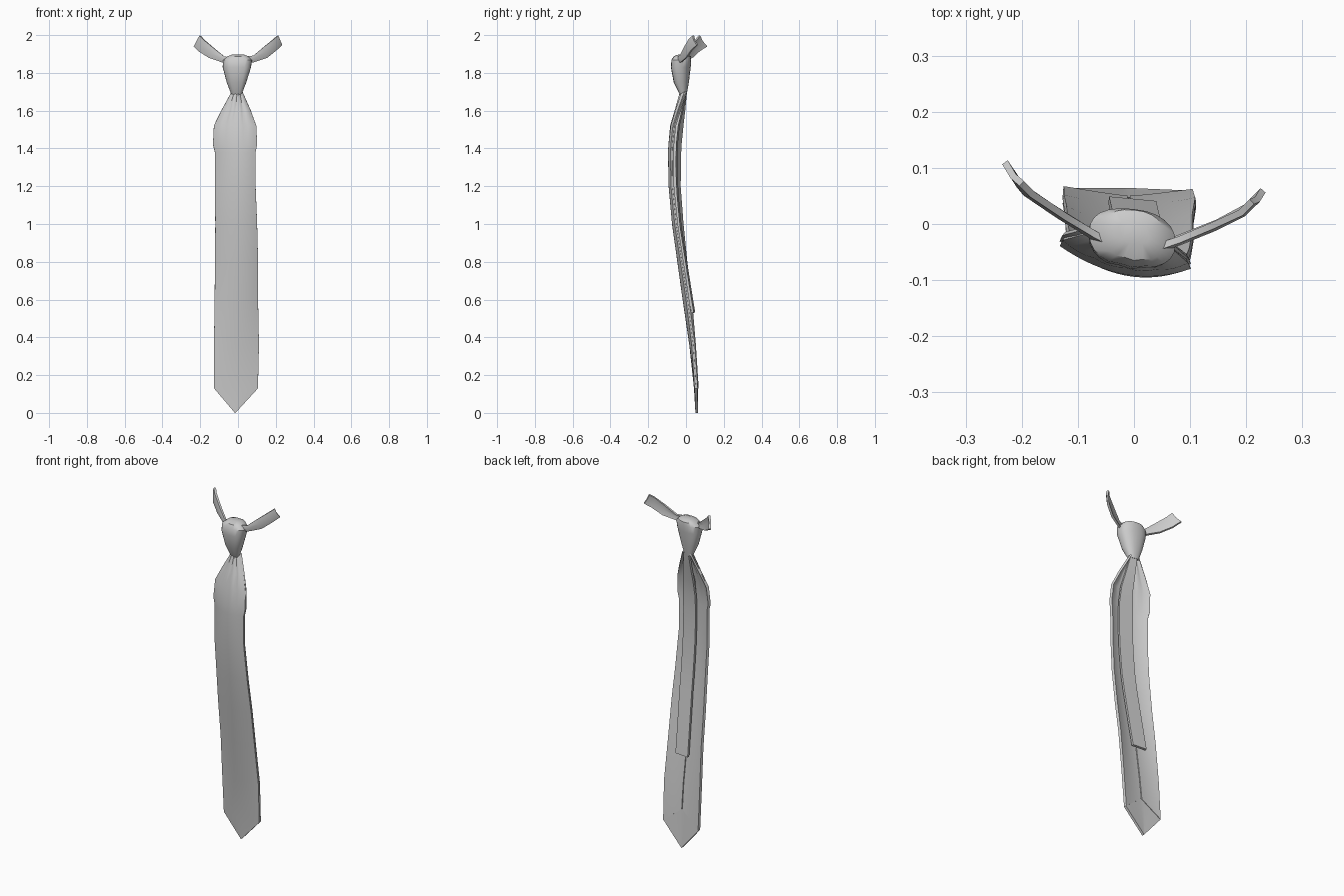
import bpy, bmesh, math

if "Cube" in bpy.data.objects:
    bpy.data.objects.remove(bpy.data.objects["Cube"], do_unlink=True)

cloth = bpy.data.materials.new("grey_cloth")
cloth.use_nodes = True
COLOUR = (0.6, 0.6, 0.6, 1)
cloth.diffuse_color = COLOUR
cloth.node_tree.nodes["Principled BSDF"].inputs["Base Color"].default_value = COLOUR


def finish(name, bm, thickness=0, angle=35):
    """Turn a bmesh into a smooth shaded cloth part."""
    bmesh.ops.recalc_face_normals(bm, faces=bm.faces)
    mesh = bpy.data.meshes.new(name)
    bm.to_mesh(mesh)
    bm.free()
    mesh.materials.append(cloth)
    ob = bpy.data.objects.new(name, mesh)
    bpy.context.collection.objects.link(ob)
    bpy.ops.object.select_all(action="DESELECT")
    ob.select_set(True)
    bpy.context.view_layer.objects.active = ob
    if thickness:
        mod = ob.modifiers.new("thickness", "SOLIDIFY")
        mod.thickness = thickness
        mod.offset = 0
        bpy.ops.object.modifier_apply(modifier=mod.name)
    bpy.ops.object.shade_smooth_by_angle(angle=math.radians(angle))
    return ob


def loft(name, rows, thickness=0, closed=False):
    """Join rows of points; closed rows become a capped tube."""
    bm = bmesh.new()
    rings = [[bm.verts.new(p) for p in row] for row in rows]
    n = len(rings[0])
    for a, b in zip(rings, rings[1:]):
        for i in range(n if closed else n - 1):
            j = (i + 1) % n
            bm.faces.new((a[i], a[j], b[j], b[i]))
    if closed:
        bm.faces.new(rings[0])
        bm.faces.new(rings[-1])
    return finish(name, bm, thickness)


# Blade profile: height, right edge x, left edge x, right edge y, left edge y, bulge
BLADE = [
    (0.00, -.016, -.014, .050, .050, 0),
    (0.13, -.126, .105, .050, .045, .005),
    (0.36, -.126, .110, .035, .030, .015),
    (0.60, -.122, .105, .015, .000, .025),
    (0.80, -.120, .105, -.010, -.030, .025),
    (1.00, -.118, .100, -.030, -.060, .027),
    (1.20, -.120, .092, -.045, -.080, .027),
    (1.38, -.120, .092, -.042, -.082, .030),
    (1.42, -.130, .100, -.040, -.080, .030),
    (1.52, -.125, .095, -.030, -.070, .028),
    (1.60, -.085, .065, -.020, -.045, .020),
    (1.70, -.030, .020, -.010, -.010, .015),
]
HEIGHTS = [row[0] for row in BLADE]


def profile(z):
    for a, b in zip(BLADE, BLADE[1:]):
        if z <= b[0]:
            t = (z - a[0]) / (b[0] - a[0])
            return [p + (q - p) * t for p, q in zip(a, b)][1:]
    return BLADE[-1][1:]


def blade_point(u, z, back=0.0):
    """Point across (u) and up (z) the blade, pushed back from its front."""
    x0, x1, y0, y1, bulge = profile(z)
    curve = bulge * (1 - (2 * u - 1) ** 2)
    gather = min(max((z - 1.45) / .2, 0), 1)
    pleat = .008 * gather * abs(math.sin(u * math.pi * 4))
    return (x0 + (x1 - x0) * u, y0 + (y1 - y0) * u - curve - pleat + back, z)


def mitre(u):
    return .13 + .09 * (1 - abs(2 * u - 1))


def span(a, b, n):
    return [a + (b - a) * i / n for i in range(n + 1)]


# Front of the wide blade
loft("blade_front", [[blade_point(u, z, .004) for u in span(0, 1, 16)]
                     for z in HEIGHTS], .008)

# Folded flaps meeting at the rear seam, mitred at the lower end
for name, a, b in (("right_back_flap", 0, .49), ("left_back_flap", .51, 1)):
    loft(name, [[blade_point(u, max(z, mitre(u)), .013) for u in span(a, b, 8)]
                for z in HEIGHTS[1:]], .009)

# Folded tip behind the point
loft("tip_lining", [[blade_point(u, z if z == 0 else mitre(u), .011)
                     for u in span(0, 1, 16)] for z in (0, 1)], .007)

# Narrow tail hanging behind the blade
tail_rows = []
for z in span(.53, 1.7, 13):
    low = max(0, (1 - z) / .47)
    half = .042 if z < 1.45 else .042 - .024 * (z - 1.45) / .25
    mid = .015 * min(1, (z - .53) / .4) * min(1, (1.72 - z) / .2)
    y = blade_point(.5, z)[1] + .036 + .01 * low - .016 * max(0, (z - 1.5) / .2)
    tail_rows.append([(mid - .003 + half * s, y - .004 * s, z)
                      for s in (-1, -.5, 0, .5, 1)])
loft("narrow_tail", tail_rows, .013)

# Knot: height, centre x, half width, centre y, half depth
KNOT = [
    (1.685, -.008, .027, -.015, .018),
    (1.75, -.008, .052, -.025, .040),
    (1.83, -.006, .075, -.028, .052),
    (1.868, -.003, .077, -.025, .052),
    (1.888, .000, .056, -.020, .045),
    (1.898, .000, .028, -.015, .022),
]
knot_rows = []
for z, cx, rx, cy, ry in KNOT:
    ring = []
    for i in range(24):
        a = math.tau * i / 24
        crease = .94 if i in (17, 19) else 1
        c, s = math.cos(a), math.sin(a)
        ring.append((cx + rx * crease * math.copysign(abs(c) ** .85, c),
                     cy + ry * crease * math.copysign(abs(s) ** .85, s)
                     - .12 * rx * c, z))
    knot_rows.append(ring)
loft("knot", knot_rows, closed=True)

# Neckband ends: upper edge x, y, z then lower edge x, y, z
LEFT_BAND = [
    (.03, -.045, 1.885, .03, -.045, 1.855),
    (.08, -.028, 1.890, .08, -.025, 1.857),
    (.14, -.003, 1.940, .15, .003, 1.880),
    (.19, .020, 1.980, .20, .030, 1.920),
    (.21, .040, 1.997, .23, .060, 1.948),
]
RIGHT_BAND = [
    (-.03, -.040, 1.880, -.03, -.040, 1.855),
    (-.07, -.018, 1.885, -.08, -.012, 1.857),
    (-.12, .012, 1.925, -.15, .032, 1.880),
    (-.18, .052, 1.975, -.205, .070, 1.915),
    (-.20, .072, 1.997, -.23, .110, 1.940),
]
for name, rows in (("left_neckband", LEFT_BAND), ("right_neckband", RIGHT_BAND)):
    loft(name, [[r[:3], ((r[0] + r[3]) / 2, (r[1] + r[4]) / 2 - .006,
                         (r[2] + r[5]) / 2), r[3:]] for r in rows], .012)
